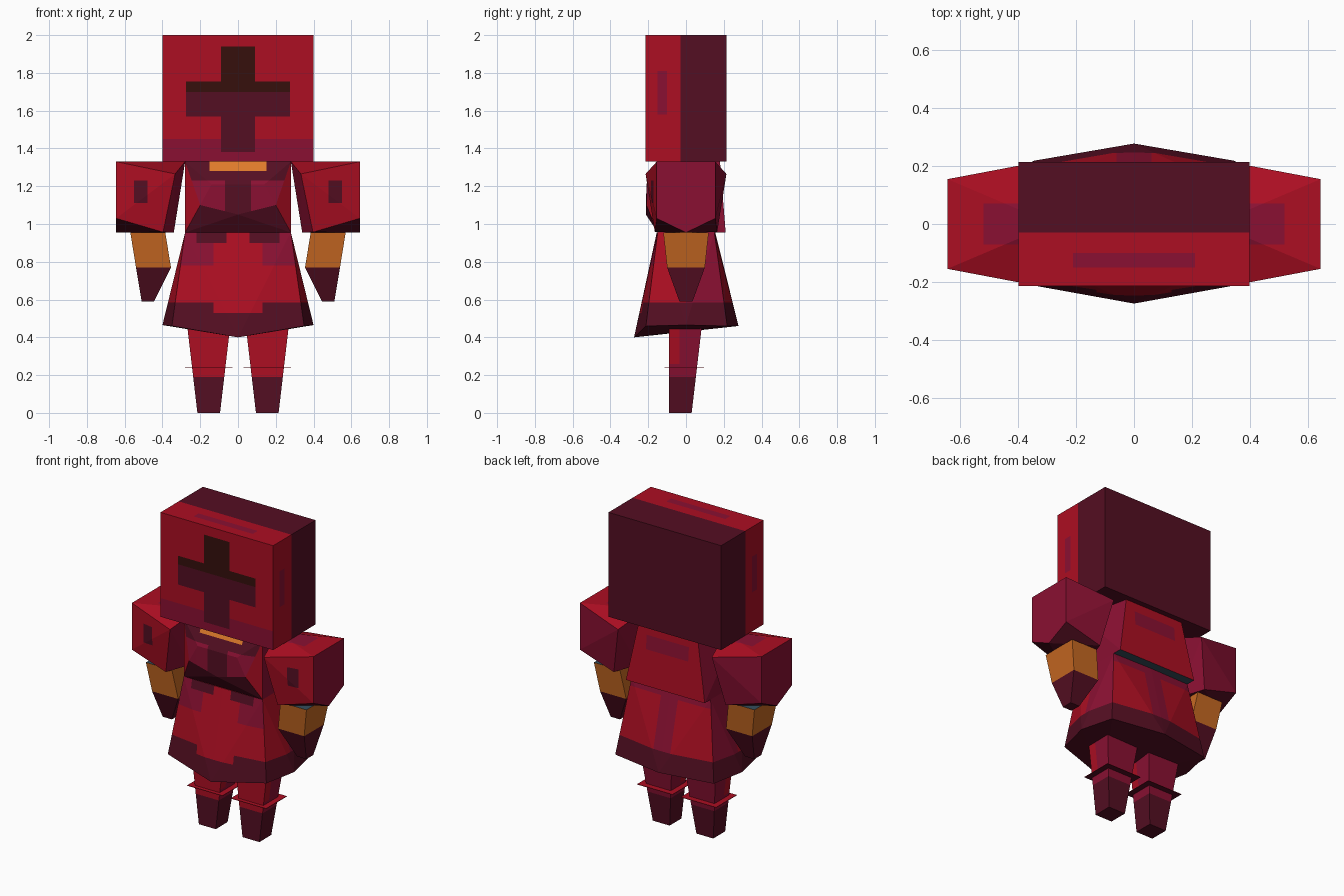
import bpy, bmesh
from mathutils import Vector

if "Cube" in bpy.data.objects:
    bpy.data.objects.remove(bpy.data.objects["Cube"])


def linear(c):
    c /= 255
    return c / 12.92 if c <= 0.04045 else ((c + 0.055) / 1.055) ** 2.4


COLOURS = {
    "red": (172, 14, 34), "crimson": (138, 16, 50), "maroon": (84, 14, 34),
    "dark_brown": (54, 16, 12), "orange": (198, 104, 34),
    "light_orange": (222, 122, 42), "slate": (54, 78, 92),
}
NAMES = list(COLOURS)
MATS = []
for name, rgb in COLOURS.items():
    m = bpy.data.materials.new(name)
    m.diffuse_color = (*[linear(c) for c in rgb], 1)
    m.use_nodes = True
    m.node_tree.nodes["Principled BSDF"].inputs["Base Color"].default_value = m.diffuse_color
    MATS.append(m)


def solid(name, points, rule, x=(), y=(), z=()):
    """Convex solid, sliced at the given coordinates, coloured by rule(centre, normal)."""
    bm = bmesh.new()
    for p in points:
        bm.verts.new(p)
    res = bmesh.ops.convex_hull(bm, input=bm.verts[:])
    loose = [v for v in bm.verts if not v.link_faces]
    bmesh.ops.delete(bm, geom=loose, context='VERTS')
    bmesh.ops.dissolve_limit(bm, angle_limit=0.02, verts=bm.verts[:], edges=bm.edges[:])
    for axis, cuts in enumerate((x, y, z)):
        for c in cuts:
            for v in ((c,) if axis else {c, -c}):
                co, no = Vector(), Vector()
                co[axis], no[axis] = v, 1
                bmesh.ops.bisect_plane(bm, geom=bm.verts[:] + bm.edges[:] + bm.faces[:],
                                       plane_co=co, plane_no=no)
    bmesh.ops.recalc_face_normals(bm, faces=bm.faces[:])
    bm.normal_update()
    for f in bm.faces:
        f.material_index = NAMES.index(rule(f.calc_center_median(), f.normal))
    me = bpy.data.meshes.new(name)
    bm.to_mesh(me)
    bm.free()
    for m in MATS:
        me.materials.append(m)
    ob = bpy.data.objects.new(name, me)
    bpy.context.collection.objects.link(ob)
    return ob


def ring(x0, x1, y0, y1, z):
    return [(a, b, z) for a in (x0, x1) for b in (y0, y1)]


def both(points):
    """Mirror points across x = 0."""
    return [(s * p[0], p[1], p[2]) for p in points for s in (1, -1)]


# Helmet: red front half, dark back half, cross-shaped visor and vents
def helmet_rule(c, n):
    ax = abs(c.x)
    if c.y > -0.03 or n.z < -0.5:
        return "maroon"
    if n.y < -0.5:
        if (ax < 0.09 and 1.38 < c.z < 1.94) or (ax < 0.275 and 1.57 < c.z < 1.755):
            return "dark_brown" if c.z > 1.7 else "maroon"
        return "crimson" if c.z < 1.45 else "red"
    vent = -0.15 < c.y < -0.1
    if vent and (n.z > 0.5 and ax < 0.21 or abs(n.x) > 0.5 and 1.58 < c.z < 1.81):
        return "crimson"
    return "red"


solid("helmet", ring(-0.4, 0.4, -0.215, 0.215, 1.33) + ring(-0.4, 0.4, -0.215, 0.215, 2.0),
      helmet_rule, x=(0.09, 0.21, 0.275), y=(-0.15, -0.1, -0.03),
      z=(1.38, 1.45, 1.57, 1.58, 1.7, 1.755, 1.81, 1.94))


# Torso with jutting chest
def torso_rule(c, n):
    ax = abs(c.x)
    if n.z < -0.9:
        return "slate"
    if n.y > 0.7:
        return "crimson" if 1.18 < c.z < 1.27 and ax < 0.15 else "red"
    if abs(n.x) > 0.4:
        return "red" if c.y < -0.1 and n.y < -0.3 else "crimson"
    if c.z > 1.28 and ax < 0.15:
        return "light_orange"
    if n.z > -0.3 and ax > 0.07 and 1.09 < c.z < 1.23:
        return "crimson"
    return "maroon"


solid("torso", both([(0.28, -0.15, 1.33), (0.14, -0.21, 1.21), (0.2, -0.21, 1.1),
                     (0.28, -0.15, 0.955), (0.21, 0.18, 1.33), (0.28, 0.21, 0.955)])
      + [(0, -0.212, 1.05)],
      torso_rule, x=(0.07, 0.15), z=(1.18, 1.23, 1.27, 1.28))


# Flared skirt, dipping at the front
def skirt_rule(c, n):
    ax = abs(c.x)
    if n.z < -0.7:
        return "maroon"
    if n.y < -0.7:
        if c.z < 0.53 or (c.z < 0.585 and ax > 0.13):
            return "maroon"
        if c.z > 0.9 and 0.06 < ax < 0.22:
            return "maroon"
        return "crimson" if c.z > 0.78 and ax > 0.13 else "red"
    if c.z < 0.585:
        return "maroon"
    if n.y > 0.7:
        return "crimson" if ax < 0.06 or c.z > 0.9 else "red"
    return "red" if c.y < 0 else "crimson"


solid("skirt", both([(0.28, -0.15, 0.955), (0.28, 0.15, 0.955), (0.35, -0.212, 0.46),
                     (0.4, 0, 0.465), (0.35, 0.218, 0.46)])
      + [(0, -0.155, 0.955), (0, 0.155, 0.955), (0, -0.275, 0.4), (0, 0.278, 0.46)],
      skirt_rule, x=(0.06, 0.13, 0.22), y=(0,), z=(0.53, 0.585, 0.78, 0.9))


def sleeve_rule(c, n):
    ax = abs(c.x)
    if n.z < -0.4:
        return "maroon"
    if n.z > 0.6:
        return "crimson" if 0.4 < ax < 0.52 and abs(c.y) < 0.07 else "red"
    if n.y < -0.6:
        return "maroon" if 0.48 < ax < 0.55 and 1.11 < c.z < 1.23 else "red"
    return "crimson"


def forearm_rule(c, n):
    if n.z > 0.8:
        return "slate"
    return "orange" if c.z > 0.77 else "maroon"


def leg_rule(c, n):
    if c.z < 0.19 or n.z < -0.8:
        return "maroon"
    if n.y < -0.6 or (abs(n.x) > 0.6 and c.y < -0.035 and c.z > 0.26):
        return "red"
    return "crimson"


for side, s in (("right", 1), ("left", -1)):
    def place(pts):
        return [(s * p[0], p[1], p[2]) for p in pts]

    # Puffed sleeve: five-sided outer end, wedge-shaped inner end
    sleeve = [(0.645, 0, 0.955), (0.28, 0, 1.33), (0.34, 0, 0.955)]
    for d in (1, -1):
        sleeve += [(0.645, d * 0.155, 1.33), (0.645, d * 0.155, 1.03),
                   (0.333, d * 0.214, 1.265), (0.397, d * 0.165, 0.957)]
    solid(side + "_sleeve", place(sleeve), sleeve_rule,
          x=(0.4, 0.48, 0.52, 0.55), y=(-0.07, 0.07), z=(1.11, 1.23))

    # Forearm and glove
    solid(side + "_forearm", place(ring(0.385, 0.57, -0.12, 0.12, 0.955)
                                   + ring(0.355, 0.54, -0.1, 0.1, 0.77)
                                   + ring(0.445, 0.51, -0.035, 0.035, 0.59)),
          forearm_rule, z=(0.77,))

    # Leg and boot
    solid(side + "_leg", place(ring(0.04, 0.27, -0.09, 0.085, 0.47)
                               + ring(0.095, 0.215, -0.09, 0.03, 0)),
          leg_rule, y=(-0.035,), z=(0.19, 0.26))

    # Thin boot cuff plate
    solid(side + "_boot_cuff", place(ring(0.03, 0.28, -0.115, 0.095, 0.239)
                                     + ring(0.03, 0.28, -0.115, 0.095, 0.242)),
          lambda c, n: "maroon" if n.z < -0.5 else "red")
